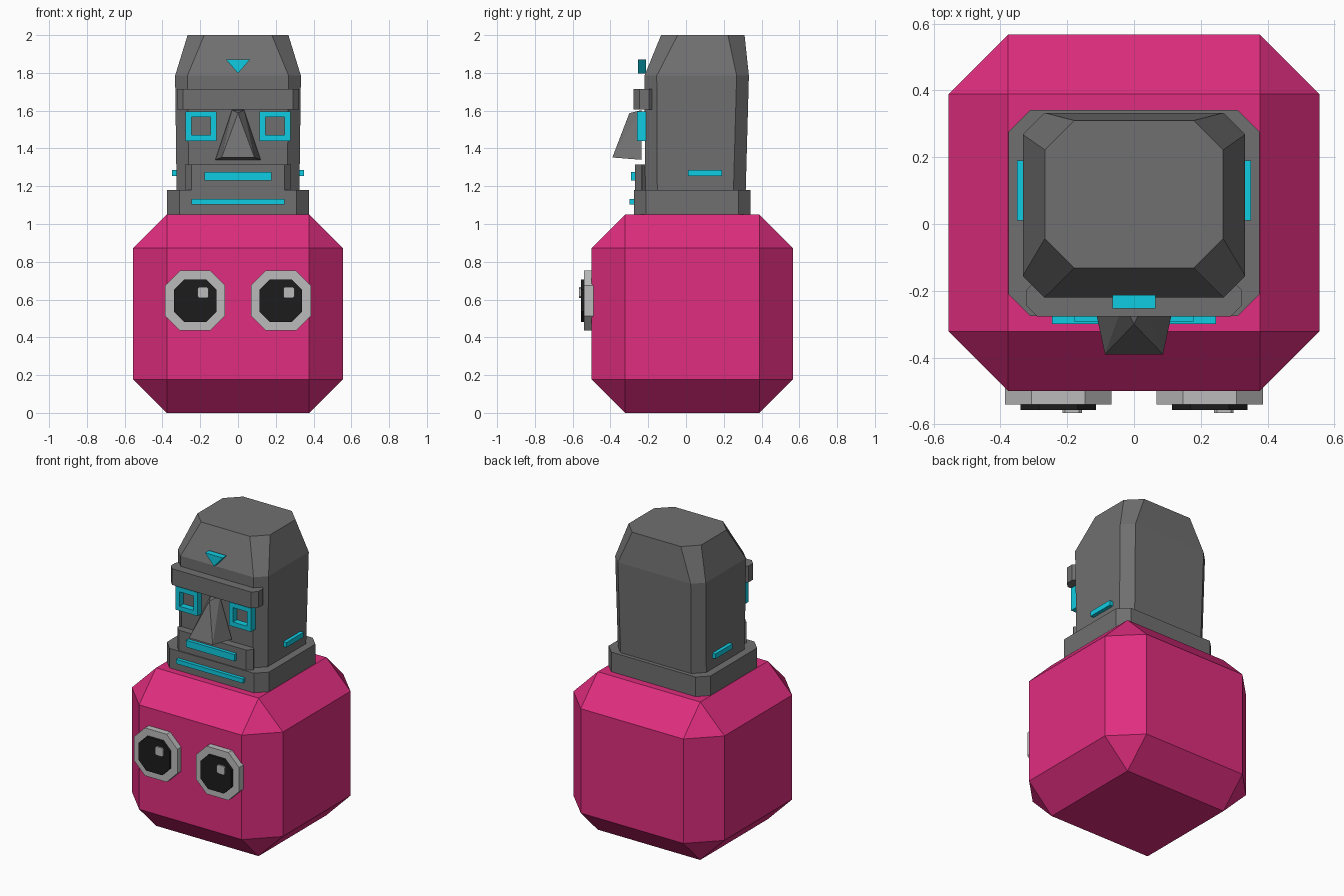
import bpy, bmesh
from mathutils import Vector

if "Cube" in bpy.data.objects:
    bpy.data.objects.remove(bpy.data.objects["Cube"])


def material(name, rgb):
    m = bpy.data.materials.new(name)
    m.diffuse_color = (*rgb, 1)
    m.use_nodes = True
    m.node_tree.nodes["Principled BSDF"].inputs["Base Color"].default_value = m.diffuse_color
    return m


PINK = material("pink", (0.74, 0.026, 0.21))
CYAN = material("cyan", (0.005, 0.60, 0.76))
STONE = material("stone", (0.16, 0.16, 0.16))
LIGHT = material("light_grey", (0.5, 0.5, 0.5))
BLACK = material("black", (0.012, 0.012, 0.012))


def finish(name, bm, mat):
    bmesh.ops.recalc_face_normals(bm, faces=bm.faces[:])
    mesh = bpy.data.meshes.new(name)
    bm.to_mesh(mesh)
    bm.free()
    mesh.materials.append(mat)
    ob = bpy.data.objects.new(name, mesh)
    bpy.context.collection.objects.link(ob)
    return ob


def box(name, x, y, z, mat, bevel=0, axis=None):
    """Box from ranges; bevels all edges, or only those parallel to axis."""
    bm = bmesh.new()
    bmesh.ops.create_cube(bm, size=1)
    for v in bm.verts:
        v.co = Vector([(r[0] + r[1]) / 2 + c * (r[1] - r[0])
                       for r, c in zip((x, y, z), v.co)])
    if bevel:
        edges = [e for e in bm.edges if axis is None or
                 abs((e.verts[0].co - e.verts[1].co).normalized()[axis]) > 0.9]
        bmesh.ops.bevel(bm, geom=edges, offset=bevel, offset_type='OFFSET',
                        segments=1, profile=0.5, affect='EDGES')
    return finish(name, bm, mat)


def hull(name, points, mat):
    bm = bmesh.new()
    for p in points:
        bm.verts.new(p)
    bmesh.ops.convex_hull(bm, input=bm.verts[:])
    bmesh.ops.dissolve_limit(bm, angle_limit=0.01, verts=bm.verts[:], edges=bm.edges[:])
    return finish(name, bm, mat)


def loft(name, sections, mat):
    """Stack of chamfered rectangles: (half width, y0, y1, chamfer, z)."""
    bm = bmesh.new()
    rings = []
    for w, y0, y1, c, z in sections:
        half = [(w - c, y0), (w, y0 + c), (w, y1 - c), (w - c, y1)]
        outline = half + [(-x, y) for x, y in reversed(half)]
        rings.append([bm.verts.new((x, y, z)) for x, y in outline])
    for a, b in zip(rings, rings[1:]):
        for i in range(8):
            j = (i + 1) % 8
            bm.faces.new((a[i], a[j], b[j], b[i]))
    bm.faces.new(rings[0])
    bm.faces.new(rings[-1])
    return finish(name, bm, mat)


# Body and collar
box("body", (-0.555, 0.555), (-0.5, 0.567), (0, 1.05), PINK, 0.178)
box("collar", (-0.375, 0.375), (-0.276, 0.342), (1.04, 1.18), STONE, 0.065, 2)

# Head with tapered crown
loft("head", [(0.325, -0.217, 0.316, 0.065, 1.17),
              (0.333, -0.22, 0.333, 0.065, 1.785),
              (0.267, -0.132, 0.31, 0.088, 2.0)], STONE)

# Face plates and nose
box("brow", (-0.322, 0.322), (-0.277, -0.165), (1.607, 1.715), STONE, 0.032, 2)
box("mouth_plate", (-0.28, 0.28), (-0.269, -0.2), (1.175, 1.315), STONE, 0.033, 2)
hull("nose", [(s * x, y, z) for s in (-1, 1) for x, y, z in
              ((0.12, -0.236, 1.34), (0.032, -0.236, 1.603), (0.087, -0.39, 1.352))]
     + [(0, -0.3, 1.587)], STONE)

# Glowing strips and forehead triangle
box("mouth_strip", (-0.178, 0.178), (-0.292, -0.26), (1.23, 1.275), CYAN)
box("collar_strip", (-0.245, 0.245), (-0.299, -0.27), (1.104, 1.133), CYAN)
hull("forehead_mark", [(x, y, z) for y in (-0.253, -0.212)
                       for x, z in ((-0.065, 1.872), (0.065, 1.872), (0, 1.798))], CYAN)

for side, s in (("left", -1), ("right", 1)):
    def span(a, b):
        return tuple(sorted((s * a, s * b)))

    # Side strip
    box(side + "_side_strip", span(0.318, 0.35), (0.01, 0.19), (1.253, 1.286), CYAN)

    # Square eye frame: outer and inner loops bridged front, back and between
    bm = bmesh.new()
    loops = [[bm.verts.new((s * 0.196 + i * hw, y, 1.518 + k * hh))
              for i, k in ((-1, -1), (1, -1), (1, 1), (-1, 1))]
             for hw, hh, y in ((0.081, 0.078, -0.26), (0.081, 0.078, -0.212),
                               (0.051, 0.048, -0.212), (0.051, 0.048, -0.26))]
    for a, b in zip(loops, loops[1:] + loops[:1]):
        for i in range(4):
            j = (i + 1) % 4
            bm.faces.new((a[i], a[j], b[j], b[i]))
    finish(side + "_eye_frame", bm, CYAN)

    # Round body eye: rim, pupil and glint (glint sits on the same side of both)
    def disc(name, cx, cz, r, y0, y1, bevel, mat):
        box(side + name, (cx - r, cx + r), (y0, y1), (cz - r, cz + r), mat, bevel, 1)

    cx = s * 0.227
    disc("_body_eye_rim", cx, 0.594, 0.159, -0.54, -0.49, 0.079, LIGHT)
    disc("_body_eye_pupil", cx, 0.594, 0.113, -0.557, -0.53, 0.055, BLACK)
    disc("_body_eye_glint", cx + 0.042, 0.637, 0.029, -0.566, -0.55, 0.008, LIGHT)
